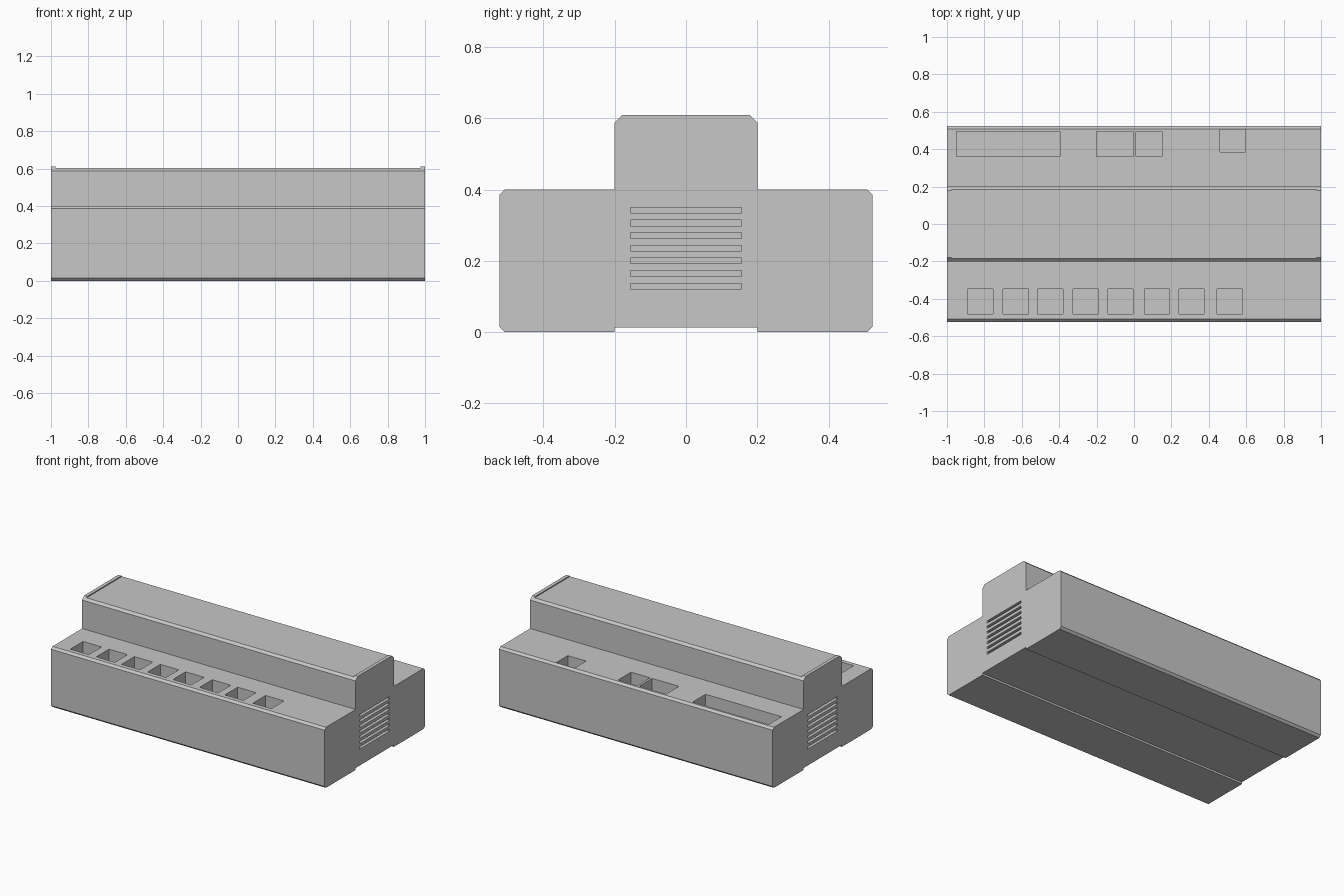
import bpy
import bmesh

cube = bpy.data.objects.get("Cube")
if cube:
    bpy.data.objects.remove(cube, do_unlink=True)

grey = bpy.data.materials.new("light grey plastic")
grey.use_nodes = True
colour = (0.57, 0.57, 0.57, 1)
grey.diffuse_color = colour
grey.node_tree.nodes["Principled BSDF"].inputs["Base Color"].default_value = colour


def make_object(name, bm):
    bmesh.ops.recalc_face_normals(bm, faces=bm.faces)
    mesh = bpy.data.meshes.new(name)
    bm.to_mesh(mesh)
    bm.free()
    mesh.materials.append(grey)
    obj = bpy.data.objects.new(name, mesh)
    bpy.context.collection.objects.link(obj)
    return obj


def add_box(bm, x0, x1, y0, y1, z0, z1):
    verts = bmesh.ops.create_cube(bm, size=1)["verts"]
    for v in verts:
        v.co = (x1 if v.co.x > 0 else x0,
                y1 if v.co.y > 0 else y0,
                z1 if v.co.z > 0 else z0)


# Housing: half of the stepped, chamfered section, mirrored and extruded along x
half = [(0.2, 0.013), (0.2, 0), (0.509, 0), (0.523, 0.014), (0.523, 0.386),
        (0.509, 0.4), (0.2, 0.4), (0.2, 0.588), (0.178, 0.61)]
section = half + [(-y, z) for y, z in reversed(half)]
bm = bmesh.new()
face = bm.faces.new([bm.verts.new((-1, y, z)) for y, z in section])
sweep = bmesh.ops.extrude_face_region(bm, geom=[face])["geom"]
bmesh.ops.translate(bm, vec=(2, 0, 0),
                    verts=[g for g in sweep if isinstance(g, bmesh.types.BMVert)])
housing = make_object("housing", bm)

# Cutters, all kept in one hidden helper
cut = bmesh.new()
DEPTH = 0.12

# Front row of square connector openings
for x in (-0.89, -0.70, -0.515, -0.325, -0.14, 0.055, 0.24, 0.445):
    add_box(cut, x, x + 0.135, -0.48, -0.347, 0.4 - DEPTH, 0.5)

# Rear openings of different widths
for x0, x1, y0, y1 in ((-0.95, -0.395, 0.36, 0.495), (-0.2, -0.005, 0.36, 0.495),
                       (0.01, 0.15, 0.36, 0.495), (0.46, 0.595, 0.385, 0.505)):
    add_box(cut, x0, x1, y0, y1, 0.4 - DEPTH, 0.5)

# Ventilation slots in both ends
for i in range(7):
    z = 0.129 + i * 0.0355
    for x0, x1 in ((-1.1, -0.97), (0.97, 1.1)):
        add_box(cut, x0, x1, -0.156, 0.156, z - 0.008, z + 0.008)

# Shallow recess along the crown, leaving a lip at each end
add_box(cut, -0.977, 0.977, -0.3, 0.3, 0.603, 0.7)

cutter = make_object("opening_cutter", cut)
cutter.hide_render = True

mod = housing.modifiers.new("openings", 'BOOLEAN')
mod.operation = 'DIFFERENCE'
mod.solver = 'EXACT'
mod.object = cutter
bpy.context.view_layer.objects.active = housing
housing.select_set(True)
bpy.ops.object.modifier_apply(modifier=mod.name)
bpy.data.objects.remove(cutter, do_unlink=True)
